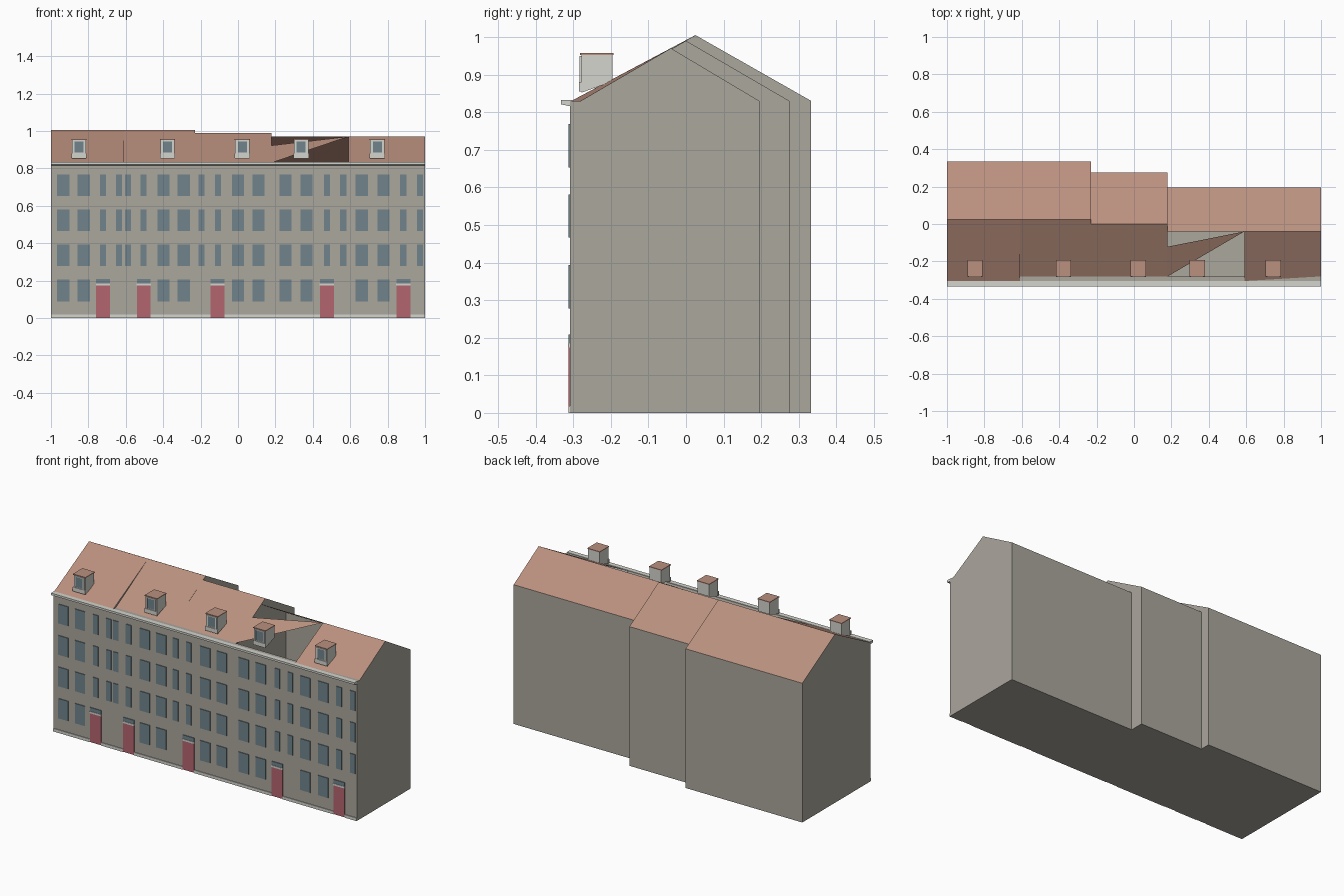
import bpy
import bmesh

old = bpy.data.objects.get("Cube")
if old:
    bpy.data.objects.remove(old, do_unlink=True)


def material(name, rgb):
    m = bpy.data.materials.new(name)
    m.use_nodes = True
    m.diffuse_color = (*rgb, 1)
    m.node_tree.nodes["Principled BSDF"].inputs["Base Color"].default_value = (*rgb, 1)
    return m


WALL = material("warm grey plaster", (0.41, 0.385, 0.34))
ROOF = material("terracotta tile", (0.49, 0.28, 0.21))
GLASS = material("blue grey glass", (0.16, 0.23, 0.26))
DOOR = material("red door paint", (0.45, 0.13, 0.155))
TRIM = material("pale trim", (0.66, 0.66, 0.62))

FRONT, EAVE_Z = -0.308, 0.83


def finish(name, bm, mats):
    mesh = bpy.data.meshes.new(name)
    bm.to_mesh(mesh)
    bm.free()
    for m in mats:
        mesh.materials.append(m)
    obj = bpy.data.objects.new(name, mesh)
    bpy.context.collection.objects.link(obj)
    return obj


def add_box(bm, x0, x1, y0, y1, z0, z1):
    """Add a box to the mesh and return its vertices."""
    verts = bmesh.ops.create_cube(bm, size=1)["verts"]
    for v in verts:
        v.co.x = x1 if v.co.x > 0 else x0
        v.co.y = y1 if v.co.y > 0 else y0
        v.co.z = z1 if v.co.z > 0 else z0
    return verts


def plates(name, rects, mat, depth=0.004):
    """Thin plates on the front wall: (centre x, width, z0, z1)."""
    bm = bmesh.new()
    for cx, w, z0, z1 in rects:
        add_box(bm, cx - w / 2, cx + w / 2, FRONT - depth, FRONT + 0.001, z0, z1)
    return finish(name, bm, [mat])


def house(name, x0, x1, eaves, ridge, back, cap_left=False, cap_right=True, open_roof=False):
    """Hollow house section swept along x, with a pitched roof."""
    bm = bmesh.new()
    rings = []
    for x, eave in zip((x0, x1), eaves):
        profile = [(FRONT, 0), (FRONT, EAVE_Z), (eave, EAVE_Z), ridge, (back, EAVE_Z), (back, 0)]
        rings.append([bm.verts.new((x, y, z)) for y, z in profile])
    a, b = rings
    count = len(a)
    for i in range(count):
        j = (i + 1) % count
        if open_roof and i == 2:
            # only a torn triangle of the front slope remains
            torn = a[2].co.lerp(a[3].co, 0.66)
            face = bm.faces.new((a[2], b[3], bm.verts.new(torn)))
        else:
            face = bm.faces.new((a[i], b[i], b[j], a[j]))
        face.material_index = 1 if i in (2, 3) else 0
    if cap_left:
        bm.faces.new(a)
    if cap_right:
        bm.faces.new(b[::-1])
    return finish(name, bm, [WALL, ROOF])


# Terrace sections, each one shallower and lower than the last
tall, middle, low = (0.025, 1.005), (0.0, 0.99), (-0.04, 0.97)
house("left_house", -1, -0.61, (-0.305, -0.305), tall, 0.333, cap_left=True)
house("left_inner_house", -0.61, -0.23, (-0.28, -0.28), tall, 0.333)
house("middle_house", -0.23, 0.18, (-0.28, -0.28), middle, 0.275)
house("open_roof_house", 0.18, 0.59, (-0.28, -0.28), low, 0.195, cap_right=False, open_roof=True)
house("right_house", 0.59, 1, (-0.305, -0.28), low, 0.195)

# Cornice with a tapered underside
bm = bmesh.new()
for v in add_box(bm, -1, 1, -0.333, -0.305, 0.815, 0.833):
    if v.co.y < -0.32 and v.co.z < 0.82:
        v.co.z = 0.821
finish("cornice", bm, [TRIM])

# Windows
wide = (-0.935, -0.825, -0.398, -0.29, 0.0, 0.11, 0.254, 0.366, 0.661, 0.778)
narrow = (-0.722, -0.636, -0.588, -0.505, -0.195, -0.107, 0.476, 0.562, 0.883, 0.973)
floors = (0.278, 0.466, 0.653)
plates("upper_windows", [(x, w, z, z + 0.115) for z in floors
                         for xs, w in ((wide, 0.066), (narrow, 0.034)) for x in xs], GLASS)
plates("ground_windows", [(x, 0.066, 0.087, 0.205) for x in wide], GLASS)

# Doors with lintels and transom lights
doors = (-0.722, -0.504, -0.109, 0.475, 0.884)
plates("doors", [(x, 0.074, 0.002, 0.174) for x in doors], DOOR)
plates("door_lintels", [(x, 0.076, 0.174, 0.185) for x in doors], TRIM, 0.006)
plates("transom_lights", [(x, 0.074, 0.185, 0.208) for x in doors], GLASS)

# Plinth strips between the doors
ends = [-1] + [x + s * 0.037 for x in doors for s in (-1, 1)] + [1]
plates("plinth", [((l + r) / 2, r - l, 0, 0.018) for l, r in zip(ends[::2], ends[1::2])], TRIM)

# Dormers: body with sloping underside, tiled top, framed window and sill
for n, cx in enumerate((-0.85, -0.377, 0.023, 0.338, 0.745), 1):
    f = -0.278
    bm = bmesh.new()
    for v in add_box(bm, cx - 0.038, cx + 0.038, f, -0.195, 0.852, 0.952):
        if v.co.y > -0.2 and v.co.z < 0.9:
            v.co.z = 0.882
    finish(f"dormer_body_{n}", bm, [TRIM])
    bm = bmesh.new()
    add_box(bm, cx - 0.041, cx + 0.041, f - 0.004, -0.193, 0.952, 0.957)
    finish(f"dormer_roof_{n}", bm, [ROOF])
    bm = bmesh.new()
    add_box(bm, cx - 0.024, cx + 0.024, f - 0.002, f + 0.001, 0.885, 0.944)
    finish(f"dormer_window_{n}", bm, [GLASS])
    bm = bmesh.new()
    for s in (-1, 1):
        x = cx + s * 0.028
        add_box(bm, x - 0.004, x + 0.004, f - 0.005, f + 0.001, 0.88, 0.95)
    add_box(bm, cx - 0.024, cx + 0.024, f - 0.005, f + 0.001, 0.944, 0.95)
    add_box(bm, cx - 0.041, cx + 0.041, f - 0.006, f + 0.001, 0.855, 0.88)
    finish(f"dormer_frame_{n}", bm, [TRIM])
